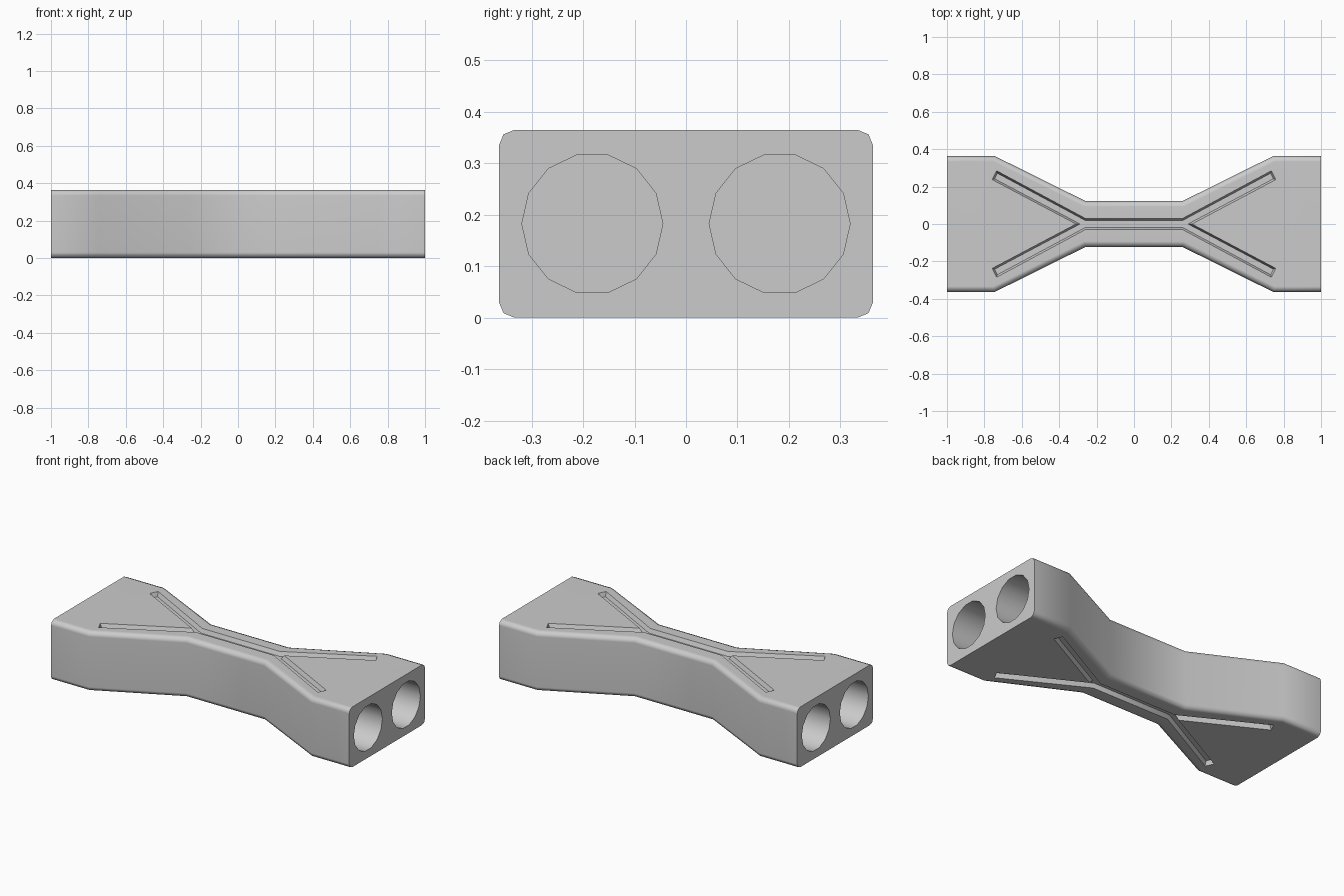
import bpy, bmesh, math
from mathutils import Matrix, Vector

HALF_W, HEIGHT = 0.3635, 0.365

if "Cube" in bpy.data.objects:
    bpy.data.objects.remove(bpy.data.objects["Cube"])

grey = bpy.data.materials.new("plain grey")
grey.use_nodes = True
grey.diffuse_color = (0.6, 0.6, 0.6, 1)
grey.node_tree.nodes["Principled BSDF"].inputs["Base Color"].default_value = grey.diffuse_color


def make_object(name, bm):
    bmesh.ops.recalc_face_normals(bm, faces=bm.faces[:])
    mesh = bpy.data.meshes.new(name)
    bm.to_mesh(mesh)
    bm.free()
    mesh.materials.append(grey)
    obj = bpy.data.objects.new(name, mesh)
    bpy.context.collection.objects.link(obj)
    return obj


def mirrored(quarter):
    """Mirror the +x +y part of an outline into a closed loop."""
    right = quarter + [(x, -y) for x, y in reversed(quarter) if y]
    return right + [(-x, -y) for x, y in right]


def prism(outline, z, height):
    """Extrude an outline upwards; returns the bmesh and its bottom face."""
    bm = bmesh.new()
    bottom = bm.faces.new([bm.verts.new((x, y, z)) for x, y in outline])
    top = bmesh.ops.extrude_face_region(bm, geom=[bottom], use_keep_orig=True)
    verts = [g for g in top["geom"] if isinstance(g, bmesh.types.BMVert)]
    bmesh.ops.translate(bm, verts=verts, vec=(0, 0, height))
    bmesh.ops.recalc_face_normals(bm, faces=bm.faces[:])
    return bm, bottom


# Body: waisted bar with the long edges rounded and the ends left square
bm, _ = prism(mirrored([(0.26, 0.123), (0.745, HALF_W), (1, HALF_W)]), 0, HEIGHT)
long_edges = [e for e in bm.edges
              if abs(e.verts[0].co.z - e.verts[1].co.z) < 0.01
              and abs(sum(v.co.x for v in e.verts)) < 1.99]
bmesh.ops.bevel(bm, geom=long_edges, offset=0.03, segments=2, profile=0.5,
                affect='EDGES', clamp_overlap=True)
body = make_object("body", bm)
cutters = []

# Branching grooves with sloping walls, on the top and the underside
groove = mirrored([(0.26, 0.03), (0.735, 0.285), (0.758, 0.237), (0.31, 0)])
for side in ("top", "bottom"):
    bm, floor = prism(groove, HEIGHT, 0.1)
    bmesh.ops.inset_region(bm, faces=[floor], thickness=0.01, depth=0.025,
                           use_even_offset=True)
    if side == "bottom":
        flip = Matrix.Translation((0, 0, HEIGHT)) @ Matrix.Rotation(math.pi, 4, 'X')
        bmesh.ops.transform(bm, matrix=flip, verts=bm.verts[:])
    cutters.append(make_object(side + "_groove_cutter", bm))

# Two round sockets in each end
for sx in (-1, 1):
    for sy in (-1, 1):
        bm = bmesh.new()
        bmesh.ops.create_cone(bm, cap_ends=True, segments=14, radius1=0.137,
                              radius2=0.137, depth=0.5,
                              matrix=Matrix.Translation((sx, sy * 0.182, HEIGHT / 2))
                              @ Matrix.Rotation(math.pi / 2, 4, 'Y'))
        cutters.append(make_object("socket_cutter", bm))

# Cut the body, then discard the cutters
bpy.context.view_layer.objects.active = body
body.select_set(True)
for cutter in cutters:
    cutter.hide_render = True
    cut = body.modifiers.new("cut", 'BOOLEAN')
    cut.operation, cut.solver, cut.object = 'DIFFERENCE', 'EXACT', cutter
    bpy.ops.object.modifier_apply(modifier=cut.name)
    bpy.data.objects.remove(cutter)

# Soft shading across the bends, sharp at grooves and ends
for obj in bpy.context.selected_objects:
    obj.select_set(obj == body)
bpy.ops.object.shade_smooth_by_angle(angle=math.radians(48))
weighted = body.modifiers.new("even shading", 'WEIGHTED_NORMAL')
weighted.keep_sharp = True
